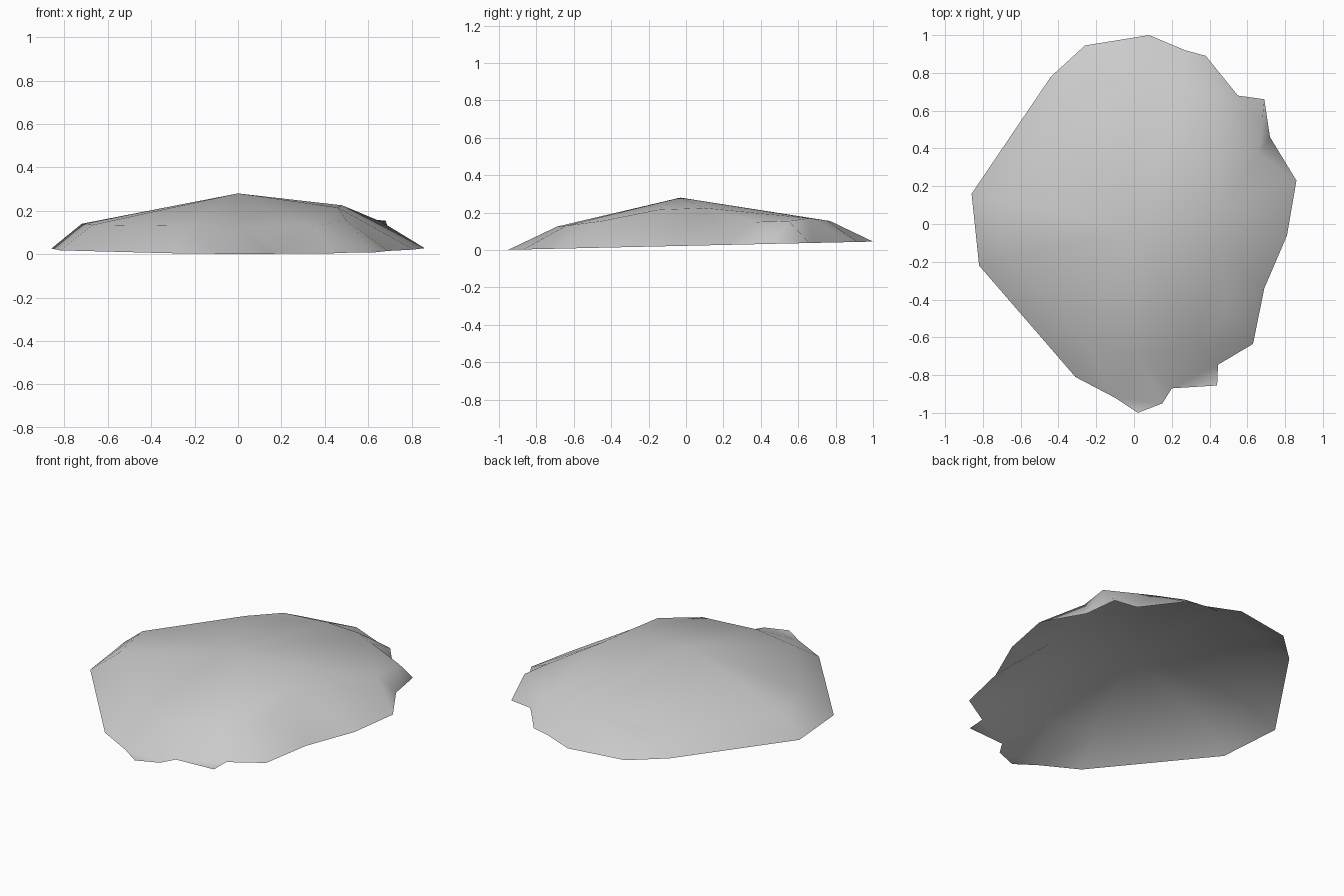
import bpy
import bmesh
from mathutils import Vector
from mathutils.geometry import delaunay_2d_cdt

default_cube = bpy.data.objects.get("Cube")
if default_cube:
    bpy.data.objects.remove(default_cube, do_unlink=True)


def make_material(name, color):
    material = bpy.data.materials.new(name)
    material.use_nodes = True
    material.diffuse_color = color
    shader = material.node_tree.nodes["Principled BSDF"]
    shader.inputs["Base Color"].default_value = color
    shader.inputs["Roughness"].default_value = 0.9
    return material


def loop_edges(start, count):
    """Closed chain of edges through consecutive points."""
    return [(start + i, start + (i + 1) % count) for i in range(count)]


# Ragged outer rim, counter-clockwise, lying on a gently tilted plane
rim_outline = [
    (.02, -1), (.15, -.95), (.2, -.87), (.44, -.855), (.445, -.745),
    (.63, -.635), (.69, -.34), (.81, -.06), (.86, .23), (.72, .46),
    (.69, .66), (.55, .68), (.38, .89), (.27, .92), (.08, 1),
    (-.26, .945), (-.44, .78), (-.86, .16), (-.82, -.22), (-.31, -.81),
    (-.1, -.92),
]
rim = [Vector((x, y, .0225 * (y + 1))) for x, y in rim_outline]

# Shoulder where the steep edge turns into the shallow dome
shoulder = [Vector(p) for p in [
    (.02, -.69, .125), (.34, -.64, .13), (.5, -.45, .155), (.46, -.15, .215),
    (.48, .1, .225), (.66, .37, .15), (.68, .55, .155), (.42, .66, .17),
    (.27, .75, .158), (.05, .77, .155), (-.22, .74, .15), (-.37, .6, .145),
    (-.72, .13, .14), (-.67, -.17, .135), (-.25, -.63, .13),
]]
apex = [Vector((0, -.03, .28))]

# Fill the outline with triangles, keeping rim and shoulder as edges
points = rim + shoulder + apex
edges = loop_edges(0, len(rim)) + loop_edges(len(rim), len(shoulder))
flat, _, faces, sources, _, _ = delaunay_2d_cdt(
    [p.to_2d() for p in points], edges, [], 1, 1e-5)

# Open domed shell
bm = bmesh.new()
verts = [bm.verts.new((p.x, p.y, points[source[0]].z))
         for p, source in zip(flat, sources)]
for face in faces:
    new_face = bm.faces.new([verts[i] for i in face])
    new_face.normal_update()
    if new_face.normal.z < 0:
        new_face.normal_flip()
    new_face.smooth = True

mesh = bpy.data.meshes.new("domed_shell")
bm.to_mesh(mesh)
bm.free()
mesh.materials.append(make_material("light grey", (.6, .6, .6, 1)))
shell = bpy.data.objects.new("domed_shell", mesh)
bpy.context.collection.objects.link(shell)
